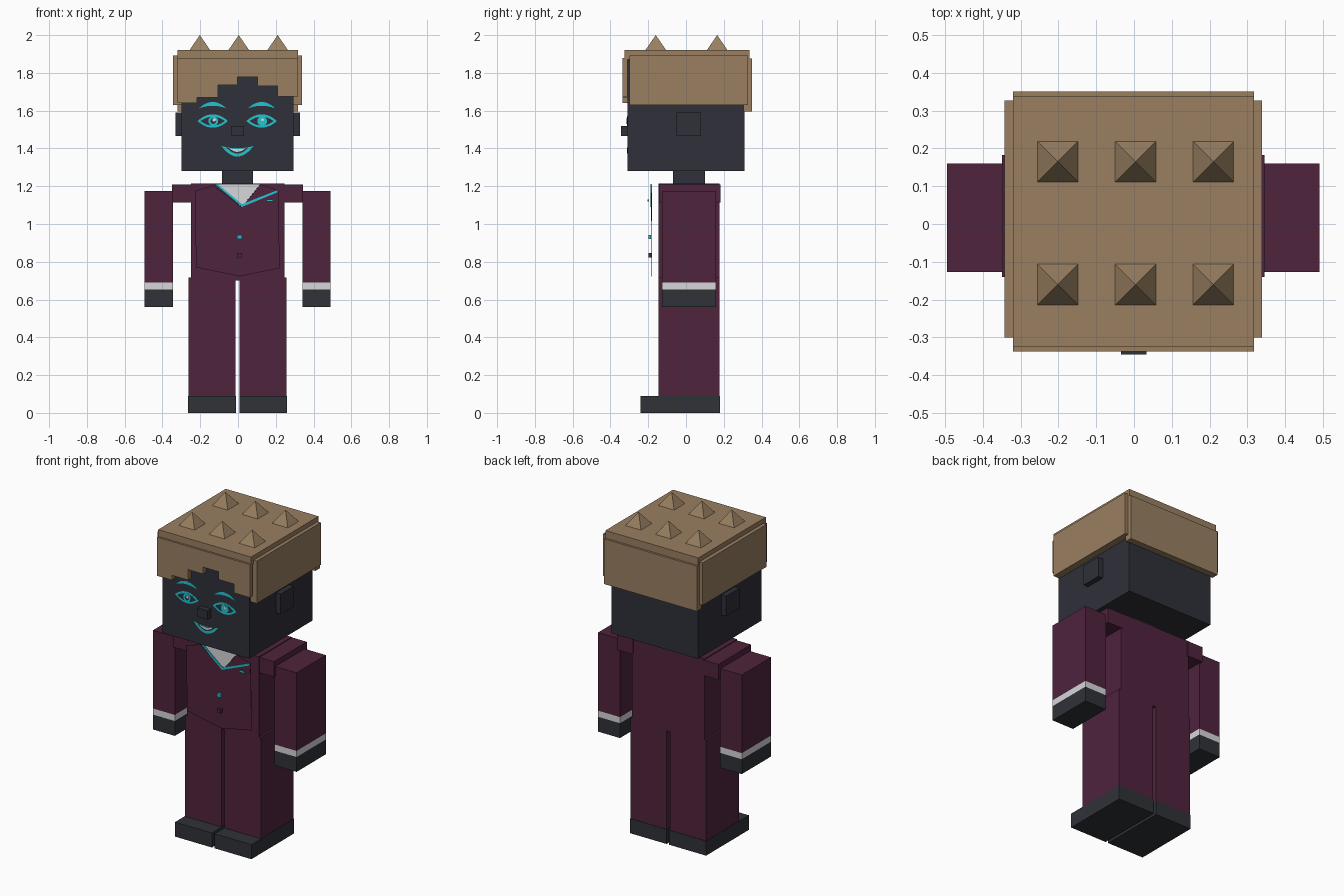
import bpy
import bmesh
import math
from mathutils import Vector

if "Cube" in bpy.data.objects:
    bpy.data.objects.remove(bpy.data.objects["Cube"], do_unlink=True)


def material(name, rgb):
    m = bpy.data.materials.new(name)
    m.use_nodes = True
    m.diffuse_color = (*rgb, 1)
    m.node_tree.nodes["Principled BSDF"].inputs["Base Color"].default_value = (*rgb, 1)
    return m


SKIN = material("dark skin", (0.029, 0.030, 0.041))
CHARCOAL = material("charcoal", (0.029, 0.032, 0.039))
SUIT = material("plum suit", (0.080, 0.017, 0.048))
HAIR = material("tan hair", (0.32, 0.215, 0.12))
CYAN = material("bright cyan", (0.015, 0.56, 0.64))
WHITE = material("white cloth", (0.68, 0.67, 0.70))


def finish(name, bm, mat):
    bmesh.ops.recalc_face_normals(bm, faces=bm.faces)
    mesh = bpy.data.meshes.new(name)
    bm.to_mesh(mesh)
    bm.free()
    mesh.materials.append(mat)
    ob = bpy.data.objects.new(name, mesh)
    bpy.context.scene.collection.objects.link(ob)
    return ob


def box(name, x, y, z, mat):
    """Box from three (low, high) ranges."""
    bm = bmesh.new()
    bmesh.ops.create_cube(bm, size=1)
    for v in bm.verts:
        v.co = Vector([(a + b) / 2 + c * (b - a) for (a, b), c in zip((x, y, z), v.co)])
    return finish(name, bm, mat)


def prism(name, outline, front, back, mat):
    """Outline in x and z, given depth along y."""
    bm = bmesh.new()
    face = bm.faces.new([bm.verts.new((x, front, z)) for x, z in outline])
    out = bmesh.ops.extrude_face_region(bm, geom=[face])
    for v in out["geom"]:
        if isinstance(v, bmesh.types.BMVert):
            v.co.y = back
    return finish(name, bm, mat)


def crescent(name, cx, cz, half, top, bottom, layer, mat, n=12):
    """Painted shape between two arcs that meet at its corners."""
    ts = [-1 + 2 * i / n for i in range(n + 1)]
    upper = [(cx + half * t, cz + top * (1 - t * t)) for t in ts]
    lower = [(cx + half * t, cz + bottom * (1 - t * t)) for t in ts[1:-1]]
    return prism(name, upper + lower[::-1], -0.3105 - 0.0012 * layer, -0.308, mat)


def disc(name, cx, cz, r, layer, mat):
    pts = [(cx + r * math.cos(i * math.tau / 16), cz + r * math.sin(i * math.tau / 16))
           for i in range(16)]
    return prism(name, pts, -0.3105 - 0.0012 * layer, -0.308, mat)


# Torso, neck and head
DEPTH = (-0.145, 0.177)
box("torso", (-0.25, 0.245), DEPTH, (0.70, 1.215), SUIT)
box("neck", (-0.085, 0.08), (-0.07, 0.10), (1.21, 1.29), SKIN)
box("head", (-0.30, 0.295), (-0.31, 0.31), (1.28, 1.90), SKIN)
box("nose", (-0.035, 0.033), (-0.345, -0.30), (1.465, 1.52), SKIN)

# Paired limbs and ears
for side, s in (("left", 1), ("right", -1)):
    def span(a, b):
        return tuple(sorted((s * a - 0.002, s * b - 0.002)))
    arm_y = (-0.127, 0.16)
    box(side + "_shoulder", span(0.24, 0.347), (-0.14, 0.182), (1.115, 1.21), SUIT)
    box(side + "_sleeve", span(0.343, 0.493), arm_y, (0.69, 1.175), SUIT)
    box(side + "_cuff", span(0.343, 0.493), arm_y, (0.652, 0.69), WHITE)
    box(side + "_hand", span(0.343, 0.493), arm_y, (0.56, 0.652), CHARCOAL)
    box(side + "_leg", span(0.011, 0.26), DEPTH, (0.09, 0.717), SUIT)
    box(side + "_shoe", span(0.009, 0.262), (-0.24, 0.18), (0, 0.09), CHARCOAL)
    box(side + "_ear", span(0.29, 0.33), (-0.05, 0.08), (1.465, 1.59), SKIN)
    box(side + "_hair_panel", span(0.29, 0.341), (-0.30, 0.327), (1.63, 1.893), HAIR)

# Hair cap, back panel and stepped fringe
box("hair_top", (-0.32, 0.317), (-0.325, 0.337), (1.87, 1.922), HAIR)
box("hair_back", (-0.32, 0.317), (0.305, 0.35), (1.595, 1.875), HAIR)
fringe = [(-0.32, 1.88), (-0.32, 1.64)]
steps = [(-0.217, 1.64), (-0.107, 1.67), (-0.003, 1.735),
         (0.103, 1.778), (0.21, 1.73), (0.317, 1.675)]
for i, (x, z) in enumerate(steps):
    fringe.append((x, z))
    if i + 1 < len(steps):
        fringe.append((x, steps[i + 1][1]))
prism("hair_fringe", fringe + [(0.317, 1.88)], -0.337, -0.309, HAIR)

# Hair spikes: four-sided pyramids
for row, y in (("front", -0.16), ("back", 0.165)):
    for col, x in (("right", -0.202), ("middle", 0.004), ("left", 0.21)):
        bm = bmesh.new()
        base = [bm.verts.new((x + a * 0.055, y + b * 0.055, 1.92))
                for a, b in ((-1, -1), (1, -1), (1, 1), (-1, 1))]
        tip = bm.verts.new((x, y, 2.0))
        bm.faces.new(base)
        for i in range(4):
            bm.faces.new((base[i], base[(i + 1) % 4], tip))
        finish(f"{row}_{col}_spike", bm, HAIR)

# Eyes and brows
for side, cx in (("right", -0.134), ("left", 0.125)):
    crescent(side + "_eye_rim", cx, 1.545, 0.081, 0.036, -0.035, 0, CYAN)
    crescent(side + "_eye_inner", cx, 1.545, 0.064, 0.023, -0.024, 1, SKIN)
    disc(side + "_iris", cx + 0.003, 1.545, 0.026, 2, CYAN)
    crescent(side + "_brow", cx, 1.612, 0.073, 0.034, 0.014, 0, CYAN)
disc("right_pupil", -0.131, 1.545, 0.015, 3, SKIN)
disc("right_eye_glint", -0.126, 1.551, 0.009, 4, WHITE)
disc("left_eye_glint", 0.130, 1.552, 0.008, 3, WHITE)

# Smiling mouth
crescent("lips", -0.003, 1.413, 0.085, -0.012, -0.056, 0, CYAN)
crescent("mouth_gap", -0.003, 1.405, 0.058, -0.008, -0.032, 1, SKIN)
crescent("teeth", -0.003, 1.403, 0.046, -0.007, -0.021, 2, WHITE)

# Jacket front, standing clear of the torso
FRONT = -0.182
prism("jacket_front", [(-0.228, 1.175), (-0.13, 1.205), (0.02, 1.09), (0.12, 1.21),
                       (0.215, 1.178), (0.22, 0.766), (0.008, 0.723), (-0.222, 0.77)],
      FRONT, FRONT + 0.002, SUIT)
prism("shirt", [(-0.125, 1.212), (0.12, 1.212), (0.02, 1.09)],
      FRONT + 0.001, FRONT + 0.003, WHITE)
prism("lapel", [(0.02, 1.094), (0.21, 1.168), (0.215, 1.09), (-0.05, 1.015)],
      FRONT - 0.002, FRONT, SUIT)
prism("lapel_piping", [(-0.125, 1.212), (-0.108, 1.212), (0.022, 1.105), (0.21, 1.18),
                       (0.21, 1.168), (0.02, 1.09)], FRONT - 0.005, FRONT, CYAN)
box("pocket_trim", (0.15, 0.186), (-0.204, -0.195), (1.118, 1.13), CYAN)
box("upper_button", (-0.006, 0.02), (-0.198, -0.184), (0.92, 0.943), CYAN)
box("lower_button", (-0.006, 0.02), (-0.198, -0.18), (0.823, 0.847), SUIT)
